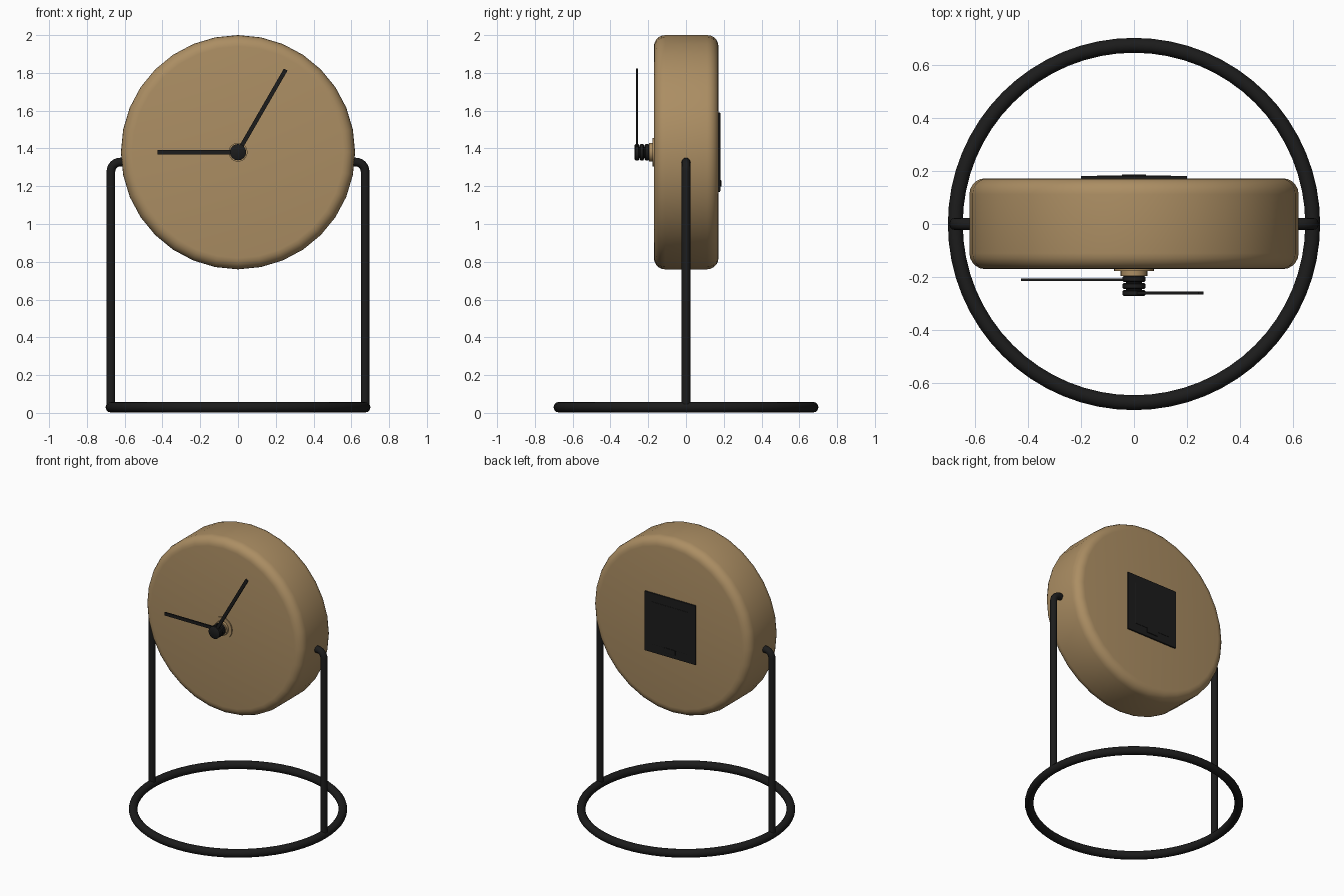
import bpy, bmesh, math
from mathutils import Matrix, Vector

if "Cube" in bpy.data.objects:
    bpy.data.objects.remove(bpy.data.objects["Cube"])


def material(name, rgb):
    m = bpy.data.materials.new(name)
    m.diffuse_color = (*rgb, 1)
    m.use_nodes = True
    m.node_tree.nodes["Principled BSDF"].inputs["Base Color"].default_value = m.diffuse_color
    return m


TAN = material("tan wood", (0.41, 0.27, 0.125))
BLACK = material("black metal", (0.0115, 0.0115, 0.0115))
CZ = 1.38  # height of the clock centre


def finish(name, bm, mat, smooth=True):
    bmesh.ops.recalc_face_normals(bm, faces=bm.faces)
    me = bpy.data.meshes.new(name)
    bm.to_mesh(me)
    bm.free()
    me.materials.append(mat)
    ob = bpy.data.objects.new(name, me)
    bpy.context.collection.objects.link(ob)
    if smooth:
        bpy.ops.object.select_all(action='DESELECT')
        ob.select_set(True)
        bpy.context.view_layer.objects.active = ob
        bpy.ops.object.shade_smooth_by_angle(angle=math.radians(40))
    return ob


def lathe_y(name, profile, mat, n=32):
    """Turned part around the clock axis; profile is (radius, y)."""
    bm = bmesh.new()
    rings = []
    for r, y in profile:
        rings.append([bm.verts.new((r * math.sin(2 * math.pi * i / n), y,
                                    CZ + r * math.cos(2 * math.pi * i / n)))
                      for i in range(n)])
    for a, b in zip(rings, rings[1:]):
        for i in range(n):
            j = (i + 1) % n
            bm.faces.new((a[i], a[j], b[j], b[i]))
    bm.faces.new(rings[0])
    bm.faces.new(rings[-1])
    return finish(name, bm, mat)


def tube(name, pts, radius, mat, closed=False, n=12):
    """Round tube along a planar path."""
    pts = [Vector(p) for p in pts]
    normal = Vector((0, 0, 1)) if closed else Vector((0, 1, 0))
    bm = bmesh.new()
    rings = []
    for k, p in enumerate(pts):
        a = pts[k - 1] if closed or k else p
        b = pts[(k + 1) % len(pts)] if closed or k < len(pts) - 1 else p
        side = (b - a).normalized().cross(normal)
        rings.append([bm.verts.new(p + radius * (math.cos(t) * side + math.sin(t) * normal))
                      for t in (2 * math.pi * i / n for i in range(n))])
    pairs = list(zip(rings, rings[1:])) + ([(rings[-1], rings[0])] if closed else [])
    for a, b in pairs:
        for i in range(n):
            j = (i + 1) % n
            bm.faces.new((a[i], a[j], b[j], b[i]))
    if not closed:
        bm.faces.new(rings[0])
        bm.faces.new(rings[-1])
    return finish(name, bm, mat)


def box(name, center, size, mat, spin=0.0, bevel=0.0):
    """Box, optionally turned about the clock axis."""
    bm = bmesh.new()
    bmesh.ops.create_cube(bm, size=1, matrix=Matrix.Diagonal((*size, 1)))
    if bevel:
        bmesh.ops.bevel(bm, geom=bm.edges[:], offset=bevel, segments=2,
                        affect='EDGES', profile=0.5)
    bm.transform(Matrix.Translation((0, 0, CZ)) @ Matrix.Rotation(spin, 4, 'Y')
                 @ Matrix.Translation(center))
    return finish(name, bm, mat, smooth=False)


# Round body with softened rims
R, B, Y0, Y1 = 0.62, 0.06, -0.17, 0.172
arc = [math.pi / 2 * i / 5 for i in range(6)]
profile = [(R - B + B * math.sin(t), Y0 + B - B * math.cos(t)) for t in arc]
profile += [(R - B + B * math.cos(t), Y1 - B + B * math.sin(t)) for t in arc]
lathe_y("clock_body", profile, TAN)

# Stepped washer behind the hands
lathe_y("hand_washer", [(0.075, -0.16), (0.075, -0.177), (0.05, -0.177), (0.05, -0.196)], TAN)

# Spindle and its stacked collars
lathe_y("spindle", [(0.03, -0.19), (0.03, -0.262)], BLACK, 24)
for name, y in (("hour_collar", -0.207), ("middle_collar", -0.234), ("minute_collar", -0.26)):
    h, c = 0.0115, 0.004
    lathe_y(name, [(0.038, y - h), (0.043, y - h + c), (0.043, y + h - c), (0.038, y + h)],
            BLACK, 24)

# Hands
for name, length, y, angle in (("hour_hand", 0.425, -0.21, -90),
                               ("minute_hand", 0.505, -0.26, 30)):
    box(name, (0, y, length / 2), (0.022, 0.01, length), BLACK, math.radians(angle))

# Battery cover plate, door and latch on the back
box("back_plate", (0, 0.174, 0), (0.40, 0.015, 0.42), BLACK, bevel=0.004)
box("battery_door", (0, 0.178, 0), (0.28, 0.011, 0.30), BLACK, bevel=0.002)
box("door_latch", (0, 0.181, -0.165), (0.09, 0.012, 0.035), BLACK, bevel=0.002)

# Ring foot
RING = 0.673
tube("base_ring", [(RING * math.cos(2 * math.pi * i / 64), RING * math.sin(2 * math.pi * i / 64), 0.03)
                   for i in range(64)], 0.028, BLACK, closed=True)

# Bent posts that carry the body
TOP, BEND = 1.328, 0.05
for name, s in (("left_post", -1), ("right_post", 1)):
    path = [(s * RING, 0, 0.03)]
    path += [(s * (RING - BEND + BEND * math.cos(t)), 0, TOP - BEND + BEND * math.sin(t))
             for t in (math.pi / 2 * i / 6 for i in range(7))]
    path.append((s * 0.59, 0, TOP))
    tube(name, path, 0.023, BLACK)
